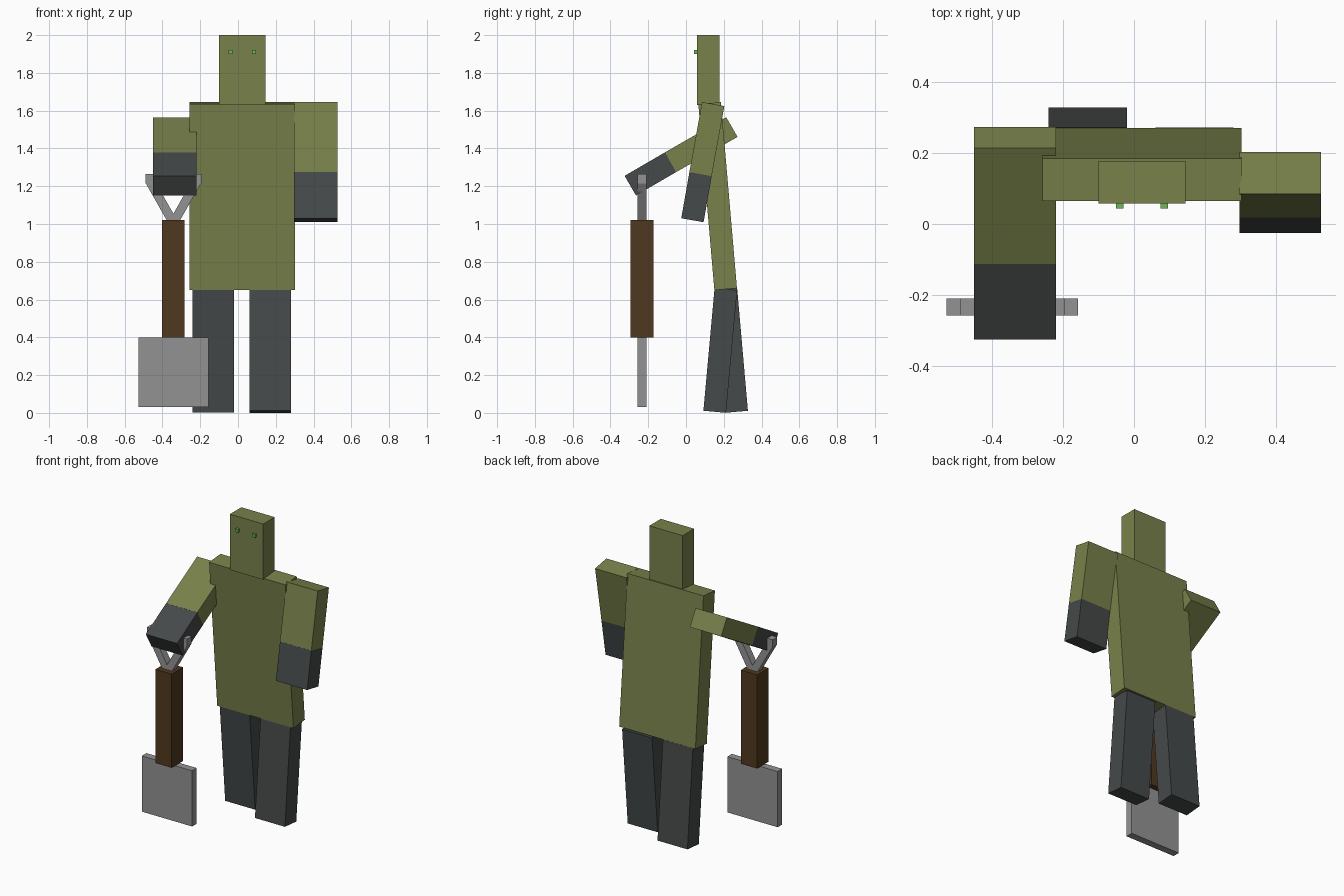
import bpy, bmesh
from mathutils import Vector, Matrix

if "Cube" in bpy.data.objects:
    bpy.data.objects.remove(bpy.data.objects["Cube"])


def material(name, rgb):
    m = bpy.data.materials.new(name)
    m.diffuse_color = (*rgb, 1)
    m.use_nodes = True
    m.node_tree.nodes["Principled BSDF"].inputs["Base Color"].default_value = m.diffuse_color
    return m


SKIN = material("olive", (0.19, 0.22, 0.07))
DARK = material("charcoal", (0.06, 0.067, 0.067))
WOOD = material("wood", (0.08, 0.04, 0.014))
EYE = material("eye_green", (0.16, 0.46, 0.10))
STEEL = material("steel", (0.29, 0.29, 0.29))


def beam(name, start, end, width, depth, mat, side=(1, 0, 0)):
    """Box running from start to end; width is measured along side."""
    a, b, s = Vector(start), Vector(end), Vector(side)
    d = b - a
    t = d.normalized().cross(s)
    mx = Matrix((s * width, t * depth, d)).transposed().to_4x4()
    mx.translation = (a + b) / 2
    bm = bmesh.new()
    bmesh.ops.create_cube(bm, size=1, matrix=mx)
    bmesh.ops.recalc_face_normals(bm, faces=bm.faces[:])
    mesh = bpy.data.meshes.new(name)
    bm.to_mesh(mesh)
    bm.free()
    mesh.materials.append(mat)
    obj = bpy.data.objects.new(name, mesh)
    bpy.context.collection.objects.link(obj)
    return obj


T = 0.12  # common body thickness

# Head and eyes
beam("head", (0.023, 0.117, 1.63), (0.023, 0.117, 2.0), 0.245, T, SKIN)
for side, x in (("right", -0.04), ("left", 0.085)):
    beam(f"{side}_eye", (x, 0.053, 1.90), (x, 0.053, 1.922), 0.022, 0.02, EYE)

# Leaning torso
beam("torso", (0.022, 0.21, 0.655), (0.022, 0.125, 1.64), 0.56, T, SKIN)

# Legs, one stepping forward and one back
for side, x, foot_y in (("right", -0.13, 0.268), ("left", 0.17, 0.152)):
    beam(f"{side}_leg", (x, foot_y, 0.006), (x, 0.211, 0.655), 0.22, T, DARK)

# Arms with gloves: shoulder, cuff and fingertip points in (y, z)
arms = {
    "right": (-0.335, (0.243, 1.513), (-0.082, 1.327), (-0.295, 1.203)),
    "left": (0.411, (0.144, 1.635), (0.077, 1.264), (0.034, 1.02)),
}
for side, (x, shoulder, cuff, tip) in arms.items():
    beam(f"{side}_arm", (x, *shoulder), (x, *cuff), 0.23, T, SKIN)
    beam(f"{side}_glove", (x, *cuff), (x, *tip), 0.23, T, DARK)

# Shovel: blade, shaft, grip bar and forked struts
SX, SY = -0.342, -0.233
beam("shovel_blade", (SX, SY, 0.03), (SX, SY, 0.40), 0.37, 0.048, STEEL)
beam("shovel_shaft", (SX, SY, 0.40), (SX, SY, 1.022), T, T, WOOD)
beam("shovel_grip", (SX - 0.148, SY, 1.24), (SX + 0.148, SY, 1.24),
     0.048, 0.05, STEEL, side=(0, 1, 0))
for side, s in (("right", -1), ("left", 1)):
    beam(f"shovel_strut_{side}", (SX, SY, 1.006), (SX + s * 0.126, SY, 1.228),
         0.048, 0.048, STEEL, side=(0, 1, 0))
